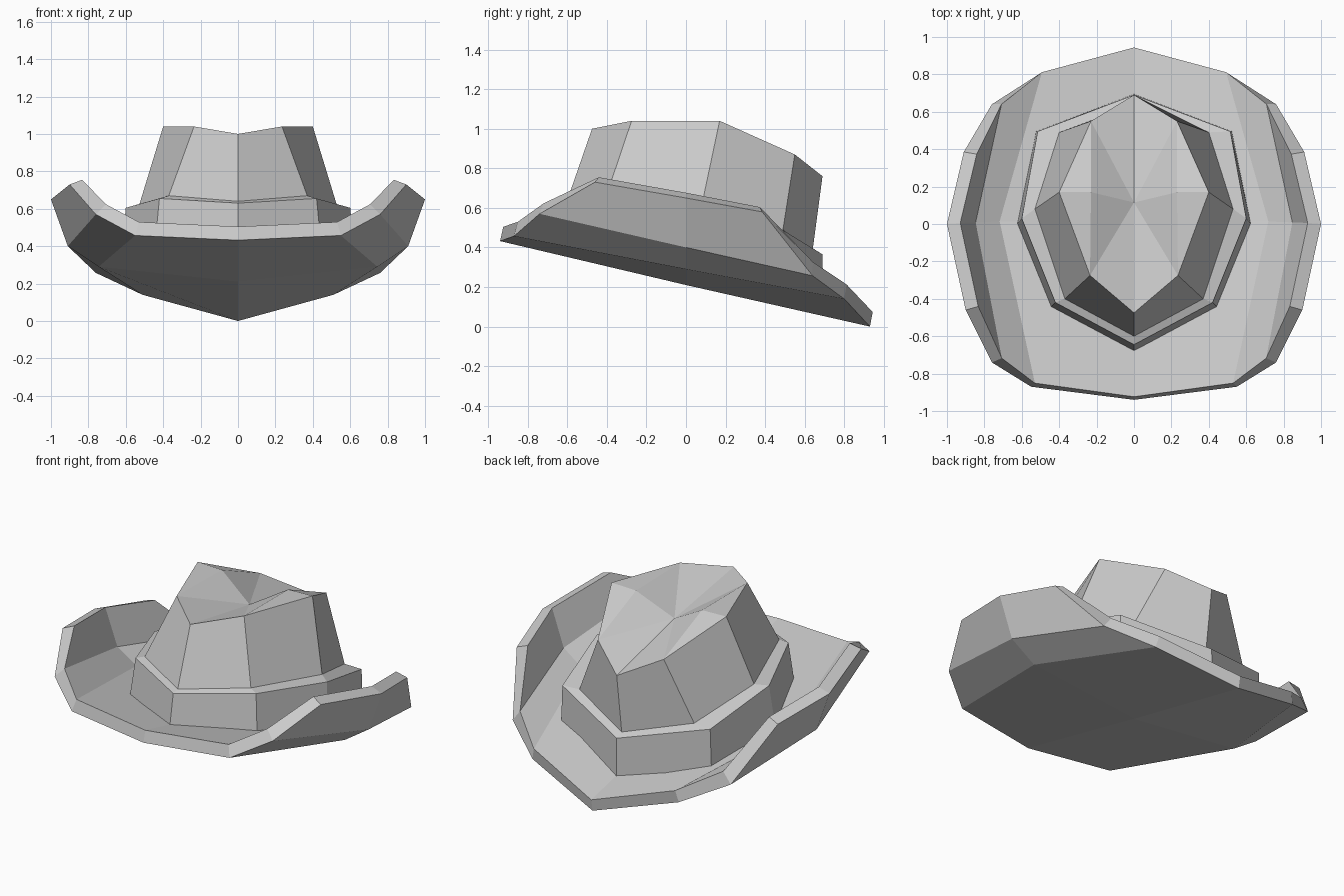
import bpy

if "Cube" in bpy.data.objects:
    bpy.data.objects.remove(bpy.data.objects["Cube"])


def make_object(name, verts, faces):
    mesh = bpy.data.meshes.new(name)
    mesh.from_pydata(verts, [], faces)
    mesh.update()
    obj = bpy.data.objects.new(name, mesh)
    bpy.context.scene.collection.objects.link(obj)
    return obj


def flip(p):
    return (-p[0], p[1], p[2])


def ring(half):
    """Closed loop from a right half that runs from front centre to back centre."""
    return half + [flip(p) for p in half[-2:0:-1]]


def loft(rings):
    n = len(rings[0])
    verts = [p for r in rings for p in r]
    faces = [(r * n + k, r * n + (k + 1) % n, (r + 1) * n + (k + 1) % n, (r + 1) * n + k)
             for r in range(len(rings) - 1) for k in range(n)]
    return verts, faces


# Brim: underside columns (front, middle, back) from the centre to the raised edge
columns = [
    [(0, -.94, .432), (0, 0, .21), (0, .93, 0)],
    [(.55, -.87, .457), (.745, 0, .29), (.51, .80, .14)],
    [(.76, -.74, .57), (.91, 0, .40), (.76, .64, .257)],
    [(.90, -.46, .73), (1.0, 0, .65), (.91, .385, .58)],
]
columns = [[flip(p) for p in c] for c in columns[:0:-1]] + columns
brim_faces = [(3 * i + j, 3 * i + 3 + j, 3 * i + 4 + j, 3 * i + 1 + j)
              for i in range(len(columns) - 1) for j in range(2)]
brim = make_object("brim", [p for c in columns for p in c], brim_faces)
solid = brim.modifiers.new("thickness", 'SOLIDIFY')
solid.thickness = .074
solid.offset = 1
solid.use_even_offset = True

# Hat band: sloping wall with a narrow ledge that meets the crown
band_foot = ring([(0, -.685, .40), (.445, -.445, .40), (.625, 0, .33), (.525, .495, .20), (0, .695, .10)])
band_top = ring([(0, -.645, .63), (.42, -.42, .655), (.60, .03, .605), (.515, .495, .485), (0, .69, .365)])
crown_foot = ring([(0, -.60, .64), (.37, -.40, .67), (.53, .08, .615), (.40, .49, .49), (0, .64, .385)])
make_object("hat_band", *loft([band_foot, band_top, crown_foot]))

# Crown: tapered walls and a pinched, dented top
crown_top = ring([(0, -.475, 1.0), (.235, -.275, 1.04), (.40, .17, 1.04), (.23, .55, .87), (0, .69, .76)])
verts, faces = loft([crown_foot, crown_top])
verts += [(.23, .17, 1.035), (-.23, .17, 1.035), (0, .115, .90)]
right, left, dent = 16, 17, 18
faces += [(9, 10, right), (10, 11, right), (13, 14, left), (14, 15, left)]
inner = [8, 9, right, 11, 12, 13, left, 15]
faces += [(a, b, dent) for a, b in zip(inner, inner[1:] + inner[:1])]
make_object("crown", verts, faces)
